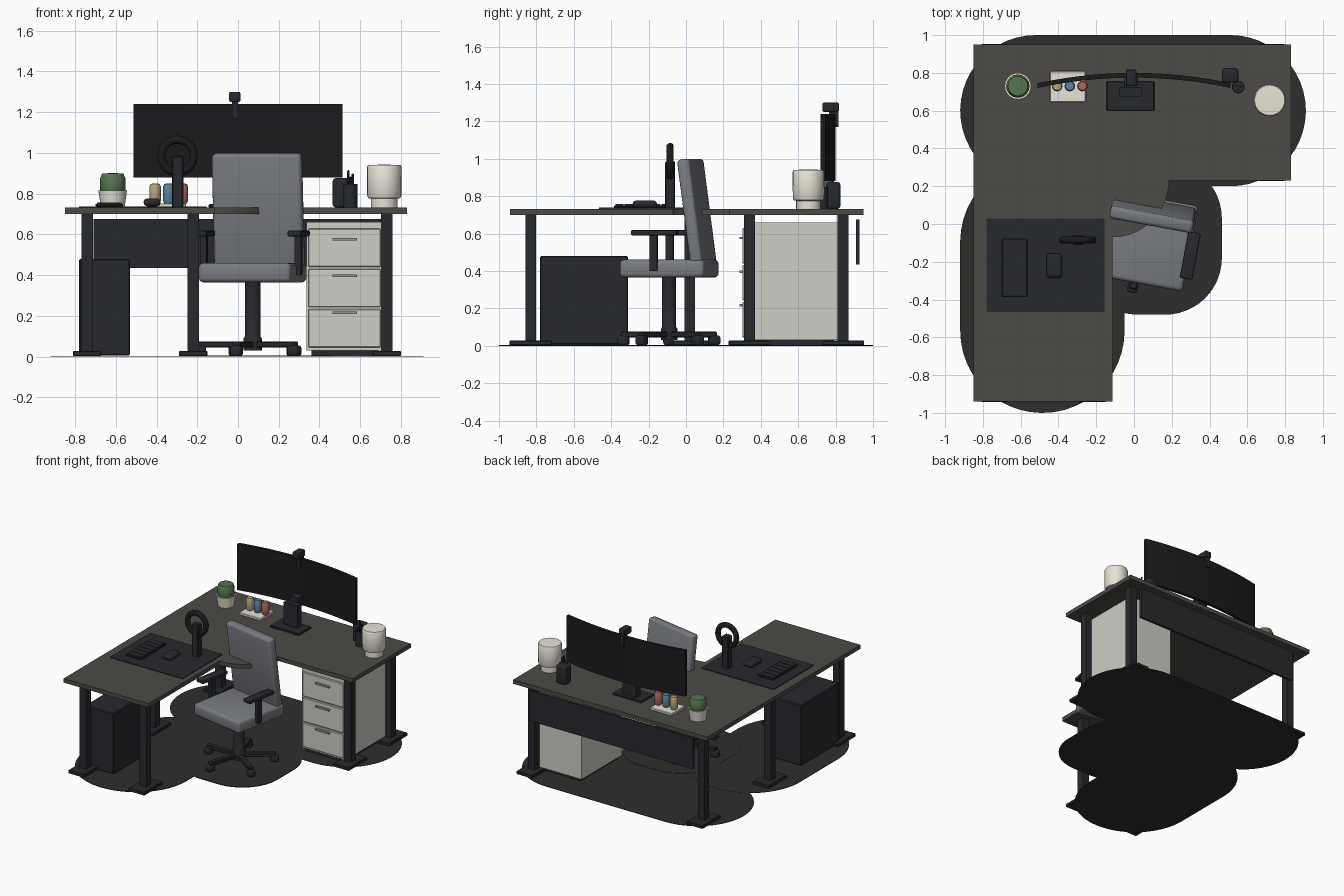
import bpy, bmesh
from math import sin, cos, pi, radians, sqrt
from mathutils import Matrix, Vector

if "Cube" in bpy.data.objects:
    bpy.data.objects.remove(bpy.data.objects["Cube"])


def material(name, r, g, b):
    m = bpy.data.materials.new(name)
    m.diffuse_color = (r, g, b, 1)
    m.use_nodes = True
    m.node_tree.nodes["Principled BSDF"].inputs["Base Color"].default_value = m.diffuse_color
    return m


WOOD = material("wood", .075, .07, .062)
METAL = material("dark_metal", .02, .022, .026)
BLACK = material("black", .011, .011, .013)
FABRIC = material("fabric", .19, .2, .22)
WHITE = material("white", .62, .61, .57)
CREAM = material("cream", .8, .77, .68)
STEEL = material("steel", .3, .3, .3)
FLOOR = material("floor_mat", .027, .027, .025)
GREEN = material("green", .09, .18, .08)
TAN, BLUE, RED = (material("tan", .5, .38, .2), material("blue", .1, .23, .36),
                  material("red", .42, .14, .11))


def finish(bm, name, mat, xf=None, smooth=35):
    if xf is not None:
        bm.transform(xf)
    bmesh.ops.recalc_face_normals(bm, faces=bm.faces)
    me = bpy.data.meshes.new(name)
    bm.to_mesh(me)
    bm.free()
    me.materials.append(mat)
    me.shade_smooth()
    me.set_sharp_from_angle(angle=radians(smooth))
    ob = bpy.data.objects.new(name, me)
    bpy.context.collection.objects.link(ob)
    return ob


def box(name, x, y, z, mat, bevel=0, seg=3, xf=None):
    """Box from (min, max) pairs, with optional rounded edges."""
    bm = bmesh.new()
    bmesh.ops.create_cube(bm, size=1)
    for v in bm.verts:
        v.co = [(a + b) / 2 + c * (b - a) for (a, b), c in zip((x, y, z), v.co)]
    if bevel:
        bmesh.ops.bevel(bm, geom=bm.edges[:], offset=bevel, segments=seg,
                        profile=.5, affect='EDGES')
    return finish(bm, name, mat, xf)


def prism(name, pts, z0, z1, mat):
    """Plan outline extruded upward."""
    bm = bmesh.new()
    f = bm.faces.new([bm.verts.new((p[0], p[1], z0)) for p in pts])
    r = bmesh.ops.extrude_face_region(bm, geom=[f])
    for v in r["geom"]:
        if isinstance(v, bmesh.types.BMVert):
            v.co.z = z1
    return finish(bm, name, mat)


def lathe(name, profile, x, y, mat, n=24, xf=None):
    """Profile of (radius, z) spun around a vertical axis."""
    bm = bmesh.new()
    vs = [bm.verts.new((r, 0, z)) for r, z in profile]
    es = [bm.edges.new(p) for p in zip(vs, vs[1:])]
    bmesh.ops.spin(bm, geom=vs + es, cent=(0, 0, 0), axis=(0, 0, 1),
                   angle=2 * pi, steps=n)
    bmesh.ops.remove_doubles(bm, verts=bm.verts, dist=1e-5)
    m = Matrix.Translation((x, y, 0))
    return finish(bm, name, mat, m if xf is None else xf @ m)


def arc(cx, cy, r, a0, a1, n=12):
    return [(cx + r * cos(radians(a0 + (a1 - a0) * i / n)),
             cy + r * sin(radians(a0 + (a1 - a0) * i / n))) for i in range(n + 1)]


# Floor mats
def floor_mat(name, x0, x1, y0, y1, r, top):
    pts = (arc(x1 - r, y1 - r, r, 0, 89) + arc(x0 + r, y1 - r, r, 90, 179)
           + arc(x0 + r, y0 + r, r, 180, 269) + arc(x1 - r, y0 + r, r, 270, 359))
    prism(name, pts, 0, top, FLOOR)


floor_mat("rear_floor_mat", -.92, .91, .2, 1.0, .4, .003)
floor_mat("side_floor_mat", -.92, -.05, -1.0, .34, .434, .004)
floor_mat("chair_floor_mat", -.28, .465, -.48, .33, .3, .005)

# L-shaped desk
prism("desk_top", [(-.85, -.94), (-.115, -.94)] + arc(-.115, .23, .3, -90, 0, 16)
      + [(.83, .23), (.83, .95), (-.85, .95)], .7, .732, WOOD)
for x, y in [(-.74, -.83), (-.22, -.83), (-.74, .02), (-.74, .84), (.73, .34), (.73, .84)]:
    box("desk_leg", (x - .029, x + .029), (y - .029, y + .029), (.02, .7), METAL)
    box("desk_foot", (x - .07, x + .07), (y - .113, y + .113), (.002, .028), METAL, .004, 1)
box("modesty_panel", (-.71, .71), (.91, .928), (.435, .675), METAL)

# Drawer pedestal
box("pedestal", (.335, .71), (.315, .81), (.03, .66), WHITE)
box("pedestal_plinth", (.36, .69), (.33, .79), (.004, .03), METAL)
for i in range(3):
    z = .045 + .198 * i
    box("drawer_front", (.345, .70), (.302, .32), (z, z + .188), WHITE, .004, 1)
    box("drawer_handle", (.465, .585), (.285, .303), (.21 + .18 * i, .222 + .18 * i), STEEL)

# Computer tower
box("computer_tower", (-.78, -.53), (-.78, -.31), (.005, .48), METAL, .006, 1)

# Office chair, turned slightly
CH = Matrix.Translation((.072, -.09, 0)) @ Matrix.Rotation(radians(-10.5), 4, 'Z')
box("seat", (-.23, .23), (-.23, .23), (.365, .46), FABRIC, .022, 3, CH)
box("backrest", (-.223, .223), (-.034, .034), (-.28, .28), FABRIC, .02, 3,
    CH @ Matrix.Translation((0, .15, .72)) @ Matrix.Rotation(radians(7.5), 4, 'X'))
for s in (-1, 1):
    x = s * .236
    box("armrest", (x - .034, x + .034), (-.16, .09), (.59, .618), METAL, .008, 2, CH)
    box("armrest_post", (x - .016, x + .016), (-.06, -.02), (.41, .595), METAL, 0, 1, CH)
    box("armrest_bracket", tuple(sorted((s * .15, s * .25))), (-.06, -.02), (.40, .42), METAL, 0, 1, CH)
lathe("chair_column", [(0, .03), (.045, .03), (.045, .09), (.038, .1), (.038, .37), (0, .37)],
      0, 0, METAL, 20, CH)
for i in range(5):
    R = Matrix.Translation((.068, -.09, 0)) @ Matrix.Rotation(radians(37 + 72 * i), 4, 'Z')
    box("base_spoke", (.02, .265), (-.02, .02), (.045, .075), METAL, .005, 1, R)
    box("caster", (.225, .285), (-.027, .027), (.003, .055), METAL, .014, 3, R)

# Curved monitor with stand and camera
N, half, sag = 20, .512, .055
xs = [-half + 2 * half * i / N for i in range(N + 1)]
front = [(x, .775 - sag * (x / half) ** 2) for x in xs]
back = [(x, .8 - sag * (x / half) ** 2) for x in reversed(xs)]
prism("monitor", front + back, .88, 1.24, BLACK)
box("monitor_base", (-.145, .108), (.6, .755), (.732, .748), METAL, .004, 1)
box("monitor_neck", (-.077, .04), (.675, .725), (.745, .92), METAL)
box("monitor_mount", (-.05, .02), (.72, .78), (.885, .96), METAL)
box("camera_body", (-.043, .012), (.73, .818), (1.25, 1.3), METAL, .008, 2)
box("camera_clip", (-.03, 0), (.765, .815), (1.17, 1.25), METAL)

# Desk pad, keyboard and mouse
box("desk_pad", (-.78, -.155), (-.465, .03), (.732, .738), METAL)
box("keyboard", (-.70, -.565), (-.385, -.08), (.738, .75), METAL, .003, 1)
for i in range(6):
    y = -.378 + .0495 * i
    box("key_row", (-.693, -.572), (y, y + .044), (.75, .757), METAL)
box("mouse", (-.463, -.38), (-.285, -.155), (.738, .776), METAL, .017, 3)

# Ring headset on a stand
box("headset_stand", (-.325, -.268), (-.112, -.058), (.732, .985), METAL, .006, 1)
bm = bmesh.new()
ring = [bm.verts.new((.08 + .02 * cos(a * pi / 5), 0, .02 * sin(a * pi / 5))) for a in range(10)]
edges = [bm.edges.new((ring[i], ring[(i + 1) % 10])) for i in range(10)]
bmesh.ops.spin(bm, geom=ring + edges, cent=(0, 0, 0), axis=(0, 0, 1), angle=2 * pi, steps=32)
bmesh.ops.remove_doubles(bm, verts=bm.verts, dist=1e-5)
finish(bm, "headset_ring", BLACK,
       Matrix.Translation((-.297, -.085, .985)) @ Matrix.Rotation(pi / 2, 4, 'X'), 60)

# Potted plant
lathe("plant_pot", [(0, .732), (.058, .732), (.07, .815), (.06, .815), (.058, .8), (0, .8)],
      -.615, .73, CREAM)
lathe("plant", [(0, .8), (.055, .8), (.062, .815), (.062, .875), (.052, .898), (0, .902)],
      -.615, .73, GREEN, 16)

# Tray with three coloured jars
box("tray", (-.445, -.255), (.645, .81), (.732, .752), CREAM, .004, 1)
for x, m in ((-.407, TAN), (-.34, BLUE), (-.273, RED)):
    lathe("jar", [(0, .752), (.022, .752), (.028, .765), (.028, .835), (.022, .848), (0, .85)],
          x, .73, m, 16)

# Speaker, pen cup and pens
box("speaker", (.465, .552), (.748, .825), (.732, .876), METAL, .015, 3)
lathe("pen_cup", [(0, .732), (.034, .732), (.034, .848), (.028, .848), (.028, .74), (0, .74)],
      .552, .725, METAL, 20)
for dx, dy, h in ((-.01, .008, .912), (.012, .004, .895), (0, -.014, .88)):
    lathe("pen", [(0, .74), (.006, .74), (.006, h), (0, h + .004)], .552 + dx, .725 + dy, METAL, 8)

# Table lamp
lathe("lamp", [(0, .732), (.066, .732), (.066, .775), (.078, .778), (.084, .79),
               (.085, .93), (.08, .94), (0, .943)], .718, .655, CREAM)
